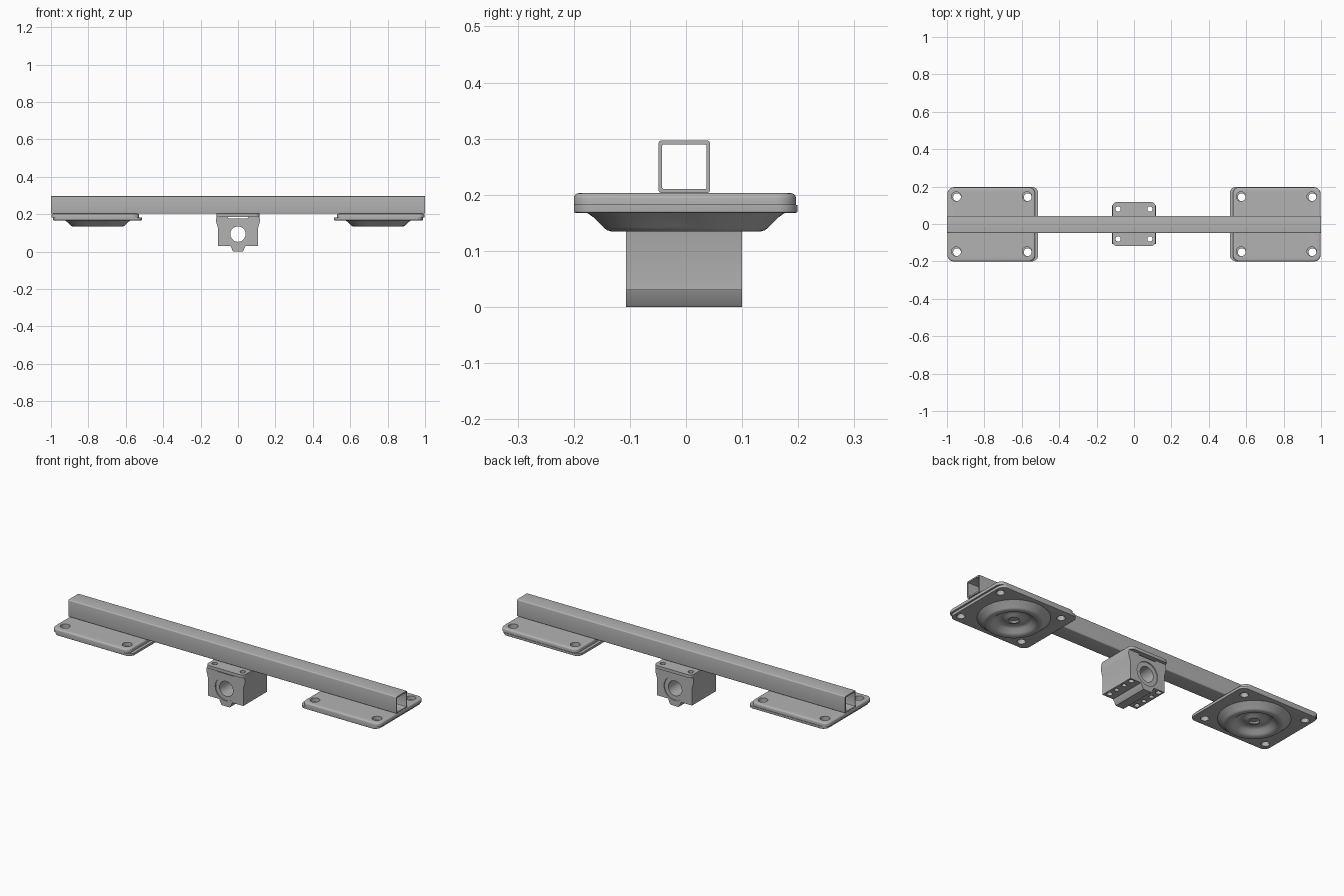
import bpy, bmesh, math
from mathutils import Matrix, Vector

if "Cube" in bpy.data.objects:
    bpy.data.objects.remove(bpy.data.objects["Cube"])

grey = bpy.data.materials.new("steel_grey")
grey.diffuse_color = (0.45, 0.45, 0.45, 1)
grey.use_nodes = True
grey.node_tree.nodes["Principled BSDF"].inputs["Base Color"].default_value = grey.diffuse_color


def finish(name, bm):
    bmesh.ops.recalc_face_normals(bm, faces=bm.faces)
    me = bpy.data.meshes.new(name)
    bm.to_mesh(me)
    bm.free()
    me.materials.append(grey)
    ob = bpy.data.objects.new(name, me)
    bpy.context.collection.objects.link(ob)
    return ob


def smooth(ob):
    bpy.ops.object.select_all(action='DESELECT')
    ob.select_set(True)
    bpy.context.view_layer.objects.active = ob
    bpy.ops.object.shade_smooth_by_angle(angle=math.radians(30))


def prism(name, pts, vec):
    """Extrude a closed outline of 3D points along vec."""
    bm = bmesh.new()
    face = bm.faces.new([bm.verts.new(p) for p in pts])
    ext = bmesh.ops.extrude_face_region(bm, geom=[face])
    bmesh.ops.translate(bm, vec=Vector(vec),
                        verts=[g for g in ext['geom'] if isinstance(g, bmesh.types.BMVert)])
    return finish(name, bm)


def rounded(cx, cy, hx, hy, r, n=8):
    """Outline of a rounded rectangle."""
    out = []
    for k, (sx, sy) in enumerate(((1, 1), (-1, 1), (-1, -1), (1, -1))):
        for i in range(n + 1):
            a = math.pi / 2 * (k + i / n)
            out.append((cx + sx * (hx - r) + r * math.cos(a),
                        cy + sy * (hy - r) + r * math.sin(a)))
    return out


def plate(name, x0, x1, y0, y1, z0, z1, r):
    o = rounded((x0 + x1) / 2, (y0 + y1) / 2, (x1 - x0) / 2, (y1 - y0) / 2, r)
    return prism(name, [(x, y, z0) for x, y in o], (0, 0, z1 - z0))


def round_edge(ob, z, w):
    """Round the horizontal rim of a plate at height z."""
    bm = bmesh.new()
    bm.from_mesh(ob.data)
    rim = [e for e in bm.edges if all(abs(v.co.z - z) < 1e-5 for v in e.verts)]
    bmesh.ops.bevel(bm, geom=rim, offset=w, segments=4, profile=0.5, affect='EDGES')
    bm.to_mesh(ob.data)
    bm.free()


def cylinder(name, c, r, depth, axis='Z', seg=40):
    bm = bmesh.new()
    rot = Matrix.Rotation(math.pi / 2, 4, 'X') if axis == 'Y' else Matrix()
    bmesh.ops.create_cone(bm, cap_ends=True, segments=seg, radius1=r, radius2=r,
                          depth=depth, matrix=Matrix.Translation(c) @ rot)
    return finish(name, bm)


def cut(ob, cutters):
    bpy.context.view_layer.objects.active = ob
    for c in cutters:
        m = ob.modifiers.new("cut", 'BOOLEAN')
        m.operation, m.solver, m.object = 'DIFFERENCE', 'EXACT', c
        bpy.ops.object.modifier_apply(modifier=m.name)
        bpy.data.objects.remove(c)


def lathe(name, profile, cx, n=64):
    bm = bmesh.new()
    rings = []
    for r, z in profile:
        if r == 0:
            rings.append([bm.verts.new((cx, 0, z))] * n)
        else:
            rings.append([bm.verts.new((cx + r * math.cos(2 * math.pi * i / n),
                                        r * math.sin(2 * math.pi * i / n), z)) for i in range(n)])
    for a, b in zip(rings, rings[1:]):
        for i in range(n):
            j = (i + 1) % n
            bm.faces.new(list(dict.fromkeys((a[i], a[j], b[j], b[i]))))
    return finish(name, bm)


# Hollow square crossbar
YC = -0.003
bar = prism("crossbar", [(-1, YC + a, 0.25 + b) for a, b in rounded(0, 0, 0.046, 0.047, 0.006, 4)], (2, 0, 0))
cut(bar, [prism("bore", [(-1.1, YC + a, 0.25 + b) for a, b in rounded(0, 0, 0.0395, 0.0395, 0.002, 2)],
                (2.2, 0, 0))])
smooth(bar)

# Stamped cup: rim, slope, rounded ring, bowl, centre boss with dimple
CUP = [(0.178, 0.17), (0.175, 0.167), (0.165, 0.16), (0.147, 0.142), (0.141, 0.137), (0.134, 0.135),
       (0.122, 0.135), (0.112, 0.137), (0.102, 0.144), (0.088, 0.158), (0.078, 0.164), (0.065, 0.166),
       (0.05, 0.163), (0.038, 0.156), (0.03, 0.154), (0.025, 0.155), (0.022, 0.163), (0, 0.163)]

# Mounting plates at both ends
for s, side in ((-1, "left"), (1, "right")):
    xs = sorted((s * 0.528, s * 0.998))
    top = plate(side + "_upper_plate", *xs, -0.2, 0.196, 0.182, 0.203, 0.035)
    round_edge(top, 0.203, 0.009)
    xs = sorted((s * 0.512, s * 0.988))
    low = plate(side + "_lower_plate", *xs, -0.2, 0.199, 0.168, 0.182, 0.035)
    round_edge(low, 0.168, 0.003)
    holes = [(s * x, y) for x in (0.572, 0.95) for y in (-0.147, 0.147)]
    cut(top, [cylinder("hole", (x, y, 0.19), 0.025, 0.1) for x, y in holes])
    cut(low, [cylinder("hole", (x + 0.004, y - 0.004, 0.17), 0.021, 0.1) for x, y in holes])
    cup = lathe(side + "_cup", CUP, s * 0.75)
    for ob in (top, low, cup):
        smooth(ob)

# Bearing block with flared shoulders, top recess and lower rib
half = [(0.05, 0.186), (0.05, 0.179), (0.115, 0.179), (0.117, 0.172), (0.117, 0.16), (0.107, 0.125),
        (0.107, 0.03), (0.04, 0.03), (0.028, 0.004), (0.024, 0.0)]
half[:2] = [(0.05, 0.178), (0.055, 0.186)]
half[2] = (0.115, 0.186)
outline = half + [(-x, z) for x, z in reversed(half)]
block = prism("bearing_block", [(x, -0.107, z) for x, z in outline], (0, 0.207, 0))
flange = plate("block_flange", -0.115, 0.115, -0.117, 0.117, 0.186, 0.203, 0.022)
corners = [(x, y) for x in (-0.085, 0.085) for y in (-0.08, 0.08)]
cut(block, [cylinder("bore", (0, 0, 0.094), 0.064, 0.4, 'Y', 64)]
    + [cylinder("hole", (x, y, 0.1), 0.014, 0.3, seg=24) for x, y in corners]
    + [cylinder("hole", (x, y, 0.03), 0.012, 0.04, seg=24)
       for x in (-0.085, 0.085) for y in (-0.028, 0.028)])
cut(flange, [cylinder("hole", (x, y, 0.19), 0.014, 0.1, seg=24) for x, y in corners])

# Bearing sleeve inside the block
sleeve = cylinder("bearing_sleeve", (0, -0.0035, 0.094), 0.0645, 0.197, 'Y', 64)
cut(sleeve, [cylinder("bore", (0, 0, 0.094), 0.041, 0.4, 'Y', 64)])
for ob in (block, flange, sleeve):
    smooth(ob)
